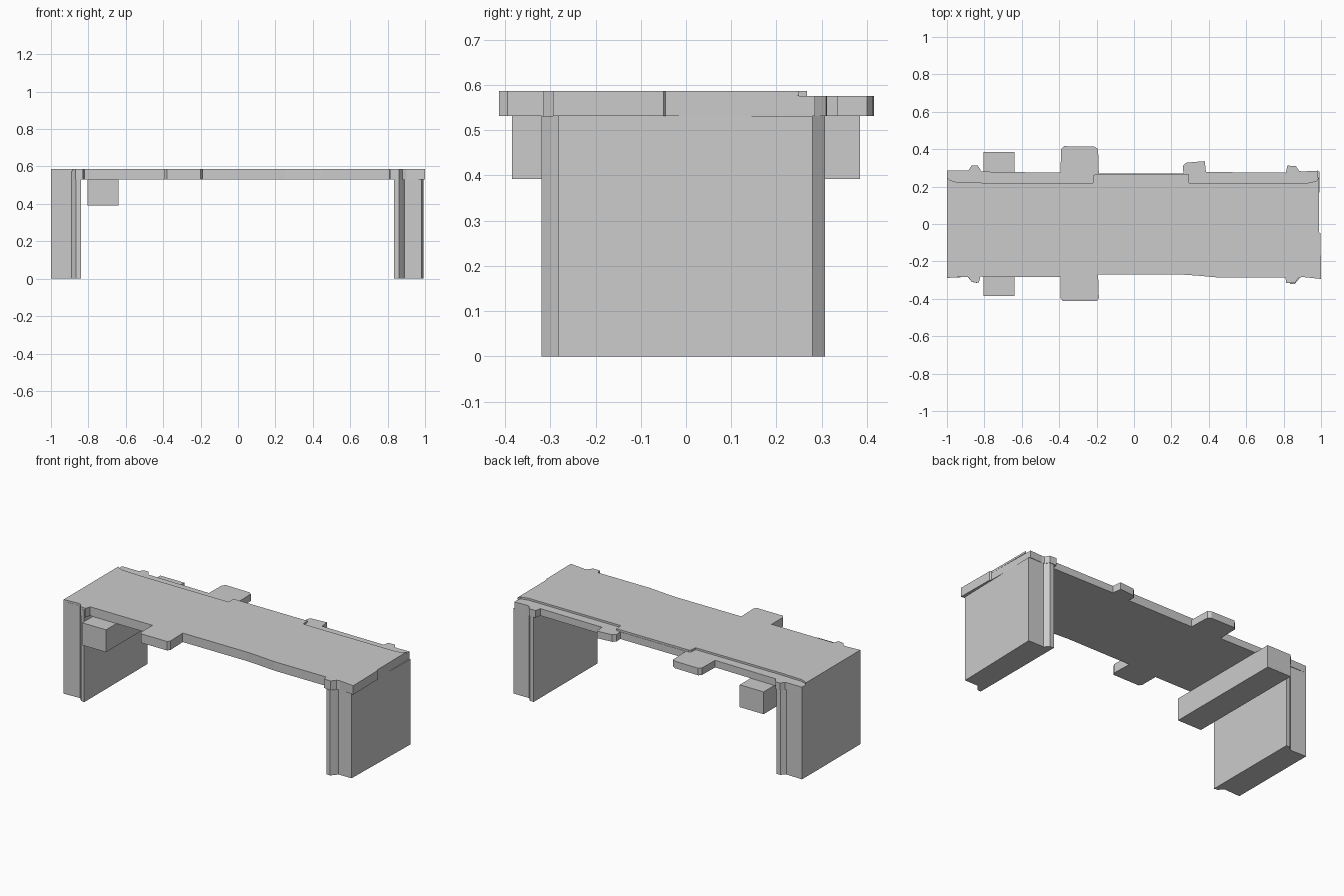
import bpy, bmesh


def extrude_outline(name, pts, z0, z1):
    """Make a solid prism from a plan outline."""
    bm = bmesh.new()
    face = bm.faces.new([bm.verts.new((x, y, z0)) for x, y in pts])
    out = bmesh.ops.extrude_face_region(bm, geom=[face])
    verts = [g for g in out["geom"] if isinstance(g, bmesh.types.BMVert)]
    bmesh.ops.translate(bm, verts=verts, vec=(0, 0, z1 - z0))
    bmesh.ops.recalc_face_normals(bm, faces=bm.faces)
    mesh = bpy.data.meshes.new(name)
    bm.to_mesh(mesh)
    bm.free()
    obj = bpy.data.objects.new(name, mesh)
    bpy.context.collection.objects.link(obj)
    return obj


# Front edge of the top, left to right, with its tabs
front_edge = [(-1, -.288), (-.9, -.282), (-.885, -.285), (-.868, -.31),
              (-.83, -.314), (-.822, -.282), (-.392, -.283), (-.392, -.397),
              (-.38, -.413), (-.2, -.413), (-.188, -.395), (-.192, -.27),
              (.25, -.27), (.34, -.276), (.45, -.286), (.81, -.286),
              (.814, -.315), (.86, -.315), (.88, -.288), (.9, -.283), (1, -.294)]
right_edge = [(.997, -.05), (.99, -.045)]

# Full back edge, right to left, with its tabs
back_edge = [(.984, .285), (.9, .281), (.882, .284), (.866, .31), (.82, .312),
             (.812, .274), (.385, .278), (.378, .336), (.28, .328), (.262, .312),
             (.264, .27), (-.188, .27), (-.192, .4), (-.21, .413), (-.375, .416),
             (-.39, .4), (-.393, .274), (-.815, .28), (-.835, .312), (-.868, .312),
             (-.885, .287), (-1, .286)]

# Back edge of the thin upper layer, set in along the two shallow ledges
ledge_edge = [(.988, .25), (.975, .23), (.93, .22), (.295, .22), (.29, .268),
              (-.205, .268), (-.218, .258), (-.22, .22), (-.8, .22),
              (-.95, .225), (-.985, .235), (-1, .25)]

extrude_outline("top_slab", front_edge + right_edge + back_edge, .531, .575)
extrude_outline("top_surface", front_edge + right_edge + ledge_edge, .575, .587)

# Legs with ridged inner corners
extrude_outline("left_leg", [
    (-1, -.288), (-.89, -.283), (-.865, -.31), (-.84, -.315),
    (-.84, .307), (-.865, .307), (-.89, .282), (-1, .286)], 0, .575)
extrude_outline("right_leg", [
    (.835, -.32), (.86, -.32), (.88, -.296), (.89, -.282), (.98, -.282),
    (.993, .28), (.885, .28), (.862, .307), (.835, .307)], 0, .531)

# Cross beam hung under the top
extrude_outline("cross_beam", [(-.805, -.385), (-.64, -.385),
                               (-.64, .385), (-.805, .385)], .392, .531)
